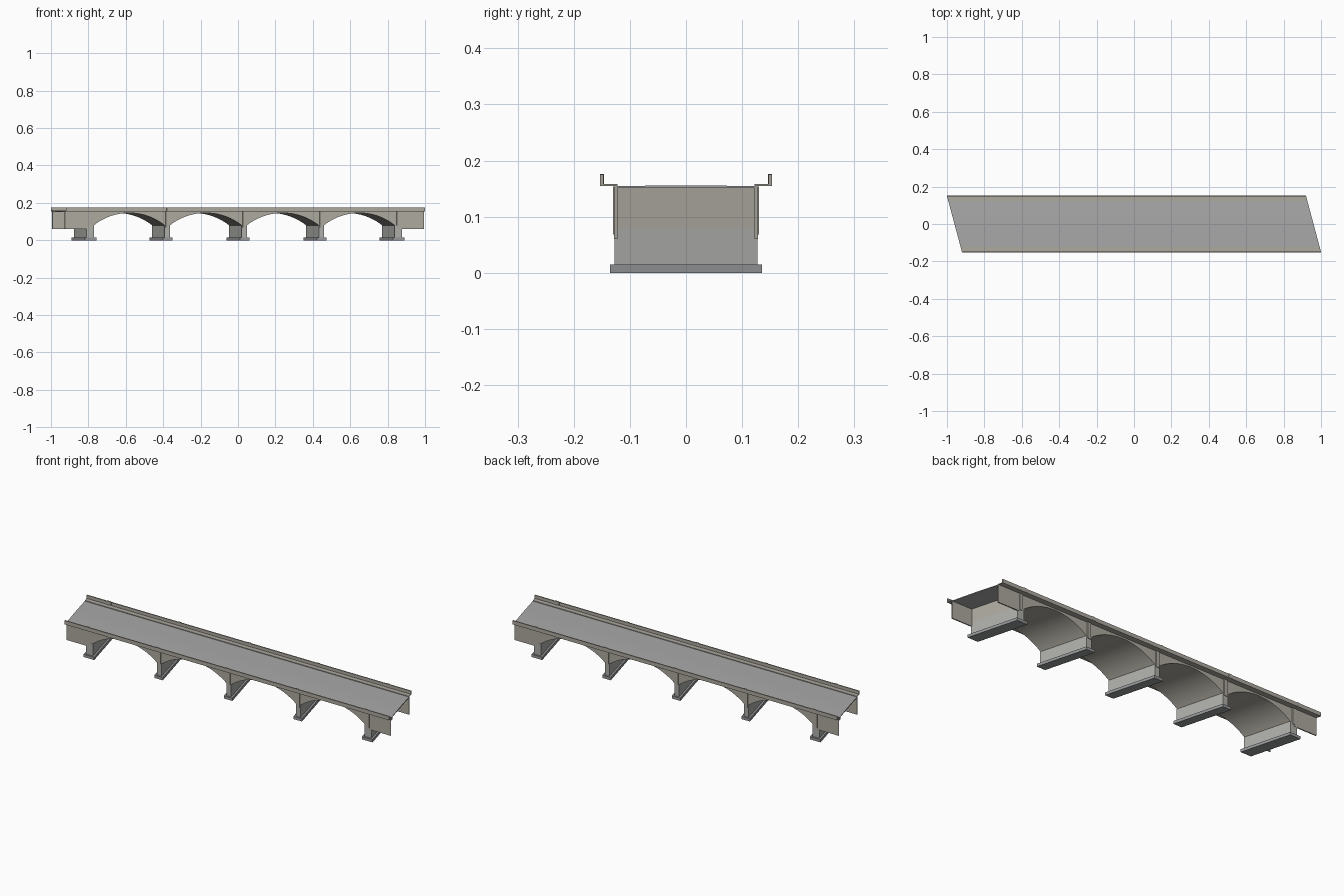
import bpy
import math

if "Cube" in bpy.data.objects:
    bpy.data.objects.remove(bpy.data.objects["Cube"])

SKEW = math.tan(math.radians(15))   # plan skew of the whole bridge
PITCH = 0.412                       # pier spacing
HALF_LEN = 0.96
SPRING, CROWN = 0.08, 0.146
PIERS = [(i - 2) * PITCH for i in range(5)]


def material(name, rgb):
    m = bpy.data.materials.new(name)
    m.diffuse_color = (*rgb, 1)
    m.use_nodes = True
    m.node_tree.nodes["Principled BSDF"].inputs["Base Color"].default_value = m.diffuse_color
    return m


STONE = material("warm_concrete", (0.42, 0.40, 0.35))
GREY = material("grey_concrete", (0.42, 0.42, 0.40))
FOOT = material("footing_grey", (0.30, 0.31, 0.32))
ROAD = material("road_grey", (0.40, 0.40, 0.40))


def loft(name, start, end, mat):
    """Closed prism between two matching outlines, sheared to the skew."""
    n = len(start)
    verts = [(x - SKEW * y, y, z) for x, y, z in start + end]
    faces = [tuple(range(n)), tuple(range(2 * n - 1, n - 1, -1))]
    faces += [(i, i + n, (i + 1) % n + n, (i + 1) % n) for i in range(n)]
    me = bpy.data.meshes.new(name)
    me.from_pydata(verts, [], faces)
    me.materials.append(mat)
    ob = bpy.data.objects.new(name, me)
    bpy.context.collection.objects.link(ob)
    return ob


def across(name, xz, y0, y1, mat):
    return loft(name, [(x, y0, z) for x, z in xz], [(x, y1, z) for x, z in xz], mat)


def along(name, yz, x0, x1, mat):
    yz = yz[::-1]
    return loft(name, [(x0, y, z) for y, z in yz], [(x1, y, z) for y, z in yz], mat)


def box(name, x0, x1, y0, y1, z0, z1, mat):
    return across(name, [(x0, z0), (x1, z0), (x1, z1), (x0, z1)], y0, y1, mat)


def pier_half(i):
    return 0.02 if i in (0, 4) else 0.014


# Arched spans: segmental soffit between neighbouring piers
STEPS = 24
for i in range(4):
    a, b = PIERS[i] + pier_half(i), PIERS[i + 1] - pier_half(i + 1)
    mid, half, rise = (a + b) / 2, (b - a) / 2, CROWN - SPRING
    radius = (half * half + rise * rise) / (2 * rise)
    sweep = math.asin(half / radius)
    arc = []
    for s in range(STEPS + 1):
        t = sweep * (2 * s / STEPS - 1)
        arc.append((mid + radius * math.sin(t), CROWN - radius + radius * math.cos(t)))
    # Built in strips so every face stays convex
    span = bpy.data.meshes.new("arch_span")
    verts, faces = [], []
    for x, z in arc:
        for y, h in ((-0.125, z), (0.125, z), (0.125, 0.154), (-0.125, 0.154)):
            verts.append((x - SKEW * y, y, h))
    for s in range(STEPS):
        p, q = 4 * s, 4 * s + 4
        for k in range(4):
            j = (k + 1) % 4
            faces.append((p + k, p + j, q + j, q + k))
    span.from_pydata(verts, [], faces)
    span.materials.append(STONE)
    ob = bpy.data.objects.new("arch_span", span)
    bpy.context.collection.objects.link(ob)
    bpy.context.view_layer.objects.active = ob
    ob.select_set(True)
    bpy.ops.object.shade_smooth_by_angle(angle=math.radians(30))
    ob.select_set(False)

# Piers, footings, pilasters and parapet posts
for i, x in enumerate(PIERS):
    w = pier_half(i)
    f = 0.031 if i in (0, 4) else 0.025
    box("footing", x - f, x + f, -0.135, 0.135, 0, 0.015, FOOT)
    box("pier", x - w, x + w, -0.127, 0.127, 0.015, SPRING, GREY)
    box("pier_head", x - w, x + w, -0.125, 0.125, SPRING, 0.154, STONE)
    for s in (-1, 1):
        lo, hi = sorted((s * 0.124, s * 0.130))
        box("pilaster", x - 0.009, x + 0.009, lo, hi, 0.068, 0.154, STONE)
        lo, hi = sorted((s * 0.1465, s * 0.1535))
        box("parapet_post", x - 0.010, x + 0.010, lo, hi, 0.157, 0.1765, STONE)

# Approach wing walls, open between them at both ends
for e in (-1, 1):
    x0, x1 = sorted((e * 0.825, e * HALF_LEN))
    for s in (-1, 1):
        lo, hi = sorted((s * 0.122, s * 0.128))
        box("wing_wall", x0, x1, lo, hi, 0.06, 0.154, STONE)

# Road slab with slight camber
along("road_deck", [(-0.124, 0.151), (0.124, 0.151), (0.124, 0.1545), (0.048, 0.1555),
                    (0, 0.156), (-0.048, 0.1555), (-0.124, 0.1545)],
      -HALF_LEN, HALF_LEN, ROAD)

# Overhanging walkway slabs and parapets
for s in (-1, 1):
    lo, hi = sorted((s * 0.122, s * 0.153))
    box("walkway_slab", -HALF_LEN, HALF_LEN, lo, hi, 0.1545, 0.158, STONE)
    lo, hi = sorted((s * 0.147, s * 0.153))
    box("parapet", -HALF_LEN, HALF_LEN, lo, hi, 0.158, 0.175, STONE)
